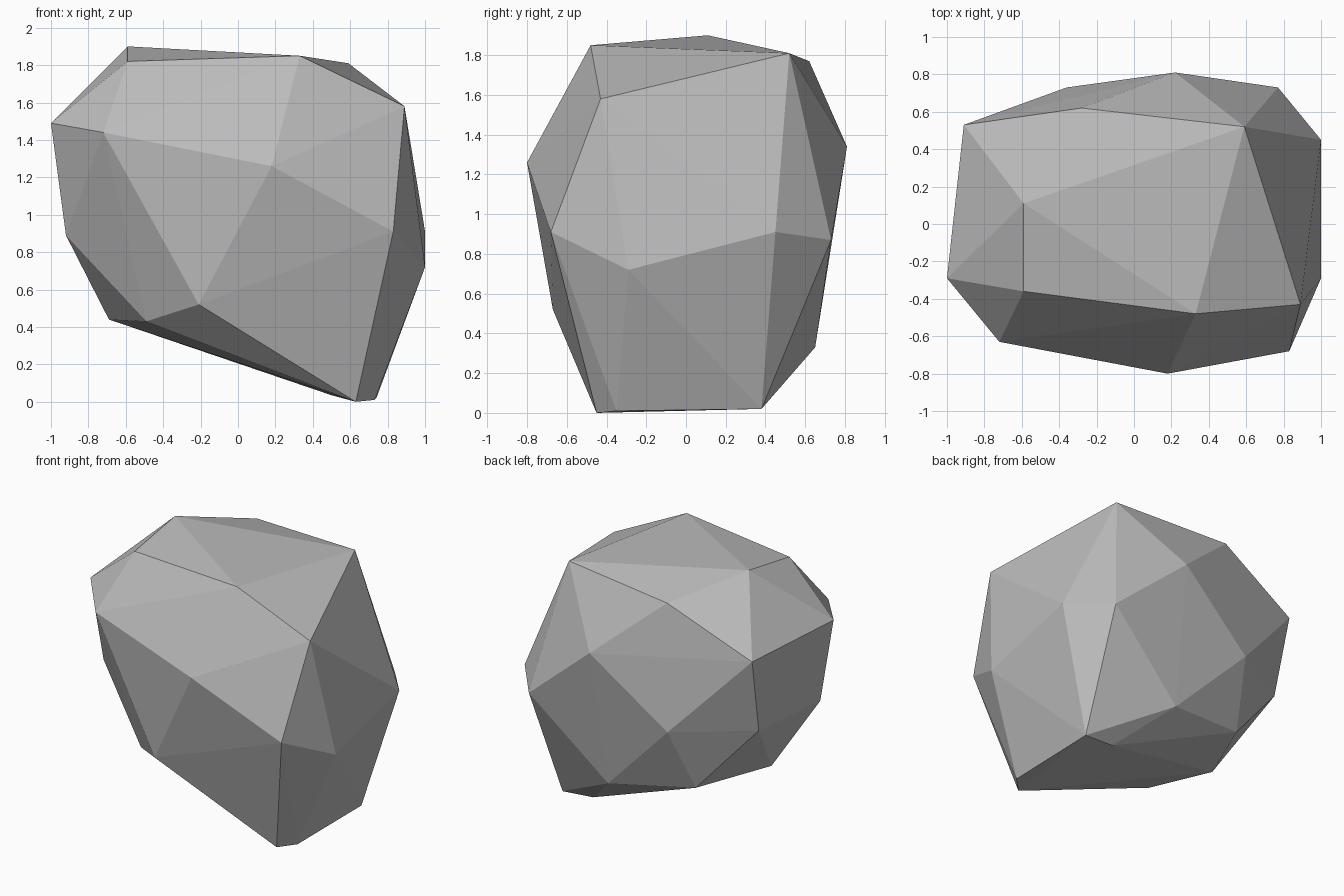
import bpy
import bmesh

# Remove the default object only
default_cube = bpy.data.objects.get("Cube")
if default_cube:
    bpy.data.objects.remove(default_cube, do_unlink=True)


def flat_material(name, colour):
    """Plain single-colour material for viewport and render."""
    material = bpy.data.materials.new(name)
    material.use_nodes = True
    material.diffuse_color = colour
    shader = material.node_tree.nodes["Principled BSDF"]
    shader.inputs["Base Color"].default_value = colour
    shader.inputs["Roughness"].default_value = 0.9
    return material


def hull_object(name, rings, material):
    """Stretch a faceted skin over the corner points of all rings."""
    bm = bmesh.new()
    for ring in rings.values():
        for corner in ring:
            bm.verts.new(corner)
    hull = bmesh.ops.convex_hull(bm, input=list(bm.verts))
    unused = {v for v in hull["geom_interior"] if isinstance(v, bmesh.types.BMVert)}
    bmesh.ops.delete(bm, geom=list(unused), context="VERTS")
    bmesh.ops.recalc_face_normals(bm, faces=list(bm.faces))
    mesh = bpy.data.meshes.new(name)
    bm.to_mesh(mesh)
    bm.free()
    mesh.materials.append(material)
    mesh.shade_flat()
    rock = bpy.data.objects.new(name, mesh)
    bpy.context.collection.objects.link(rock)
    return rock


# Corners of the boulder, grouped by height from the foot to the crown
boulder_rings = {
    "foot": [(.63, -.45, 0), (.73, -.35, .01), (.74, .38, .02), (.5, .37, .035)],
    "underside": [(-.21, -.67, .52), (-.49, -.43, .43), (-.69, -.01, .44),
                  (-.45, .53, .42), (.18, .65, .33)],
    "waist": [(.83, -.68, .91), (1, -.29, .72), (1, .45, .91), (.77, .73, .87),
              (-.36, .73, .88), (-.88, .41, .91), (-.92, -.25, .89)],
    "shoulder": [(.18, -.8, 1.26), (-.72, -.63, 1.44), (-1, -.29, 1.49),
                 (-.91, .53, 1.47), (.22, .81, 1.34), (.89, -.43, 1.58)],
    "crown": [(.33, -.48, 1.85), (-.59, -.36, 1.82), (-.59, .11, 1.9),
              (-.28, .62, 1.77), (.59, .52, 1.81)],
}

# Boulder: a single faceted stone in plain grey
stone_grey = flat_material("stone grey", (0.5, 0.5, 0.5, 1))
hull_object("boulder", boulder_rings, stone_grey)
